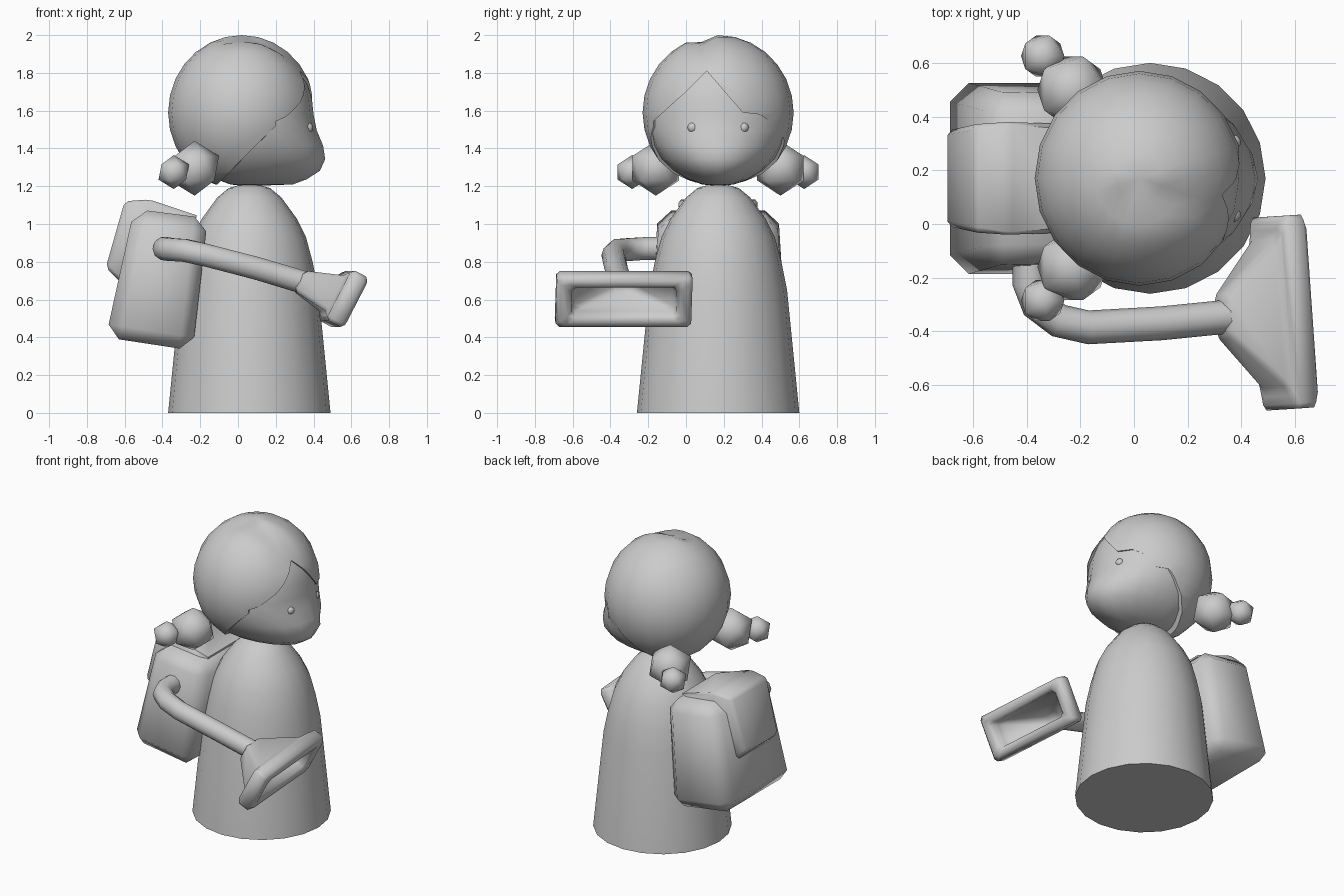
import bpy, bmesh, math
from mathutils import Vector

cube = bpy.data.objects.get("Cube")
if cube:
    bpy.data.objects.remove(cube, do_unlink=True)

grey = bpy.data.materials.new("plain grey")
grey.use_nodes = True
grey.diffuse_color = (0.6, 0.6, 0.6, 1)
grey.node_tree.nodes["Principled BSDF"].inputs["Base Color"].default_value = (0.6, 0.6, 0.6, 1)


def select(ob):
    bpy.ops.object.select_all(action='DESELECT')
    ob.select_set(True)
    bpy.context.view_layer.objects.active = ob


def smooth(ob, angle=40):
    select(ob)
    bpy.ops.object.shade_smooth_by_angle(angle=math.radians(angle))


def finish(name, bm, angle=40):
    bmesh.ops.recalc_face_normals(bm, faces=bm.faces[:])
    me = bpy.data.meshes.new(name)
    bm.to_mesh(me)
    bm.free()
    ob = bpy.data.objects.new(name, me)
    bpy.context.collection.objects.link(ob)
    me.materials.append(grey)
    if angle:
        smooth(ob, angle)
    return ob


def loft(rings, caps=True):
    """Skin a list of equal-length closed rings of points."""
    bm = bmesh.new()
    vs = [[bm.verts.new(p) for p in r] for r in rings]
    n = len(vs[0])
    for a, b in zip(vs, vs[1:]):
        for i in range(n):
            bm.faces.new((a[i], a[(i + 1) % n], b[(i + 1) % n], b[i]))
    if caps:
        bm.faces.new(vs[0])
        bm.faces.new(vs[-1])
    return bm


def bevel(bm, width, segments=1):
    bmesh.ops.bevel(bm, geom=bm.edges[:], offset=width, segments=segments,
                    profile=0.5, affect='EDGES', clamp_overlap=True)


def sphere(centre, radii, u=16, v=10):
    bm = bmesh.new()
    bmesh.ops.create_uvsphere(bm, u_segments=u, v_segments=v, radius=1)
    for p in bm.verts:
        p.co = Vector([c + r * k for c, r, k in zip(centre, radii, p.co)])
    return bm


# Body: rounded cone
CX, CY = 0.06, 0.17
profile = [(0.43, 0), (0.365, 0.65), (0.335, 0.8), (0.30, 0.93), (0.25, 1.03),
           (0.17, 1.14), (0.11, 1.19), (0.04, 1.21)]
finish("body", loft([[(CX + r * math.cos(a * math.tau / 20), CY + r * math.sin(a * math.tau / 20), z)
                      for a in range(20)] for r, z in profile]))

# Head: sphere with the lower face pushed forward
bm = sphere((0.04, CY, 1.58), (0.36, 0.38, 0.38), 20, 14)
for p in bm.verts:
    ahead = max(0, p.co.x - 0.04)
    flat = math.hypot(ahead, p.co.y - CY) or 1
    p.co.x += min(0.17, max(0, (1.53 - p.co.z) * 0.75)) * ahead / flat
finish("head", bm, 60)

# Hair: larger sphere with a parting groove and the face opening cut away
bm = sphere((0.02, CY, 1.59), (0.39, 0.4, 0.41), 20, 14)
for p in bm.verts:
    if p.co.z > 1.75 and p.co.x > -0.1:
        p.co.z -= 0.03 * max(0, 1 - abs(p.co.y - 0.09) / 0.08)
hair = finish("hair", bm, 0)
opening = [(0.11, 1.81), (0.0, 1.70), (-0.2, 1.52), (-0.5, 1.45), (-0.5, 1.0), (0.9, 1.0),
           (0.9, 1.42), (0.48, 1.46), (0.45, 1.54), (0.39, 1.58), (0.3, 1.59)]
back = [(min(0.2, 0.2 + (z - 1.5) * 1.07), y, z) for y, z in opening]
cutter = finish("face_opening_cutter", loft([back, [(0.9, y, z) for y, z in opening]]), 0)
cutter.hide_render = True
cut = hair.modifiers.new("face opening", 'BOOLEAN')
cut.operation, cut.solver, cut.object = 'DIFFERENCE', 'EXACT', cutter
select(hair)
bpy.ops.object.modifier_apply(modifier=cut.name)
bpy.data.objects.remove(cutter, do_unlink=True)
smooth(hair)

# Eyes and pigtail beads on each side
for side, s in (("right", -1), ("left", 1)):
    finish(side + "_eye", sphere((0.37, CY + s * 0.135, 1.51), (0.028,) * 3, 10, 6))
    for part, x, off, z, r in (("upper", -0.23, 0.33, 1.295, 0.145), ("lower", -0.34, 0.455, 1.275, 0.09)):
        bm = bmesh.new()
        bmesh.ops.create_icosphere(bm, subdivisions=1, radius=r)
        bmesh.ops.translate(bm, verts=bm.verts[:], vec=(x, CY + s * off, z))
        finish(f"{side}_pigtail_{part}", bm, 60)

# Backpack: tilted tapered box with chamfered edges
pack = [(-0.55, 1.08, 0.32), (-0.16, 1.03, 0.31), (-0.24, 0.33, 0.36), (-0.7, 0.4, 0.36)]
bm = loft([[(x, CY + s * w, z) for x, z, w in pack] for s in (-1, 1)])
bevel(bm, 0.07)
finish("backpack", bm, 50)

# Backpack flap: folded over the top and outer side
flap = [(-0.2, 1.04, 0.2), (-0.47, 1.13, 0.22), (-0.6, 1.12, 0.2), (-0.7, 0.77, 0.18),
        (-0.62, 0.69, 0.18), (-0.5, 0.95, 0.2)]
bm = loft([[(x, CY + s * w, z) for x, z, w in flap] for s in (-1, 1)])
bevel(bm, 0.02)
finish("backpack_flap", bm, 50)

# Hose: bent tube from the backpack to the nozzle
path = [Vector(p) for p in ((-0.39, -0.08, 0.87), (-0.39, -0.22, 0.87), (-0.36, -0.3, 0.865),
                            (-0.28, -0.36, 0.86), (-0.17, -0.385, 0.835), (0.1, -0.37, 0.765),
                            (0.35, -0.345, 0.69))]
rings = []
for i, p in enumerate(path):
    t = (path[min(i + 1, len(path) - 1)] - path[max(i - 1, 0)]).normalized()
    a = t.cross(Vector((0, 0, 1))).normalized()
    b = a.cross(t)
    rings.append([p + 0.063 * (a * math.cos(k * math.tau / 10) + b * math.sin(k * math.tau / 10))
                  for k in range(10)])
finish("hose", loft(rings), 50)

# Nozzle: flare widening into a hollow rectangular mouth
U = Vector((-0.07, 1, 0)).normalized()
V = Vector((0.46, 0.03, 0.89)).normalized()
N = U.cross(V)
mouth = Vector((0.555, -0.33, 0.605))
end = Vector((0.32, -0.345, 0.7))


def rect(c, u, v):
    return [c + U * u * i + V * v * j for i, j in ((-1, -1), (1, -1), (1, 1), (-1, 1))]


bm = loft([rect(end, 0.07, 0.06), rect(mouth - N * 0.05, 0.29, 0.11),
           rect(mouth - N * 0.05, 0.36, 0.15), rect(mouth + N * 0.055, 0.36, 0.15),
           rect(mouth + N * 0.055, 0.28, 0.085), rect(mouth - N * 0.03, 0.27, 0.08),
           rect(end + N * 0.06, 0.05, 0.03)])
bevel(bm, 0.022)
finish("nozzle", bm, 50)
